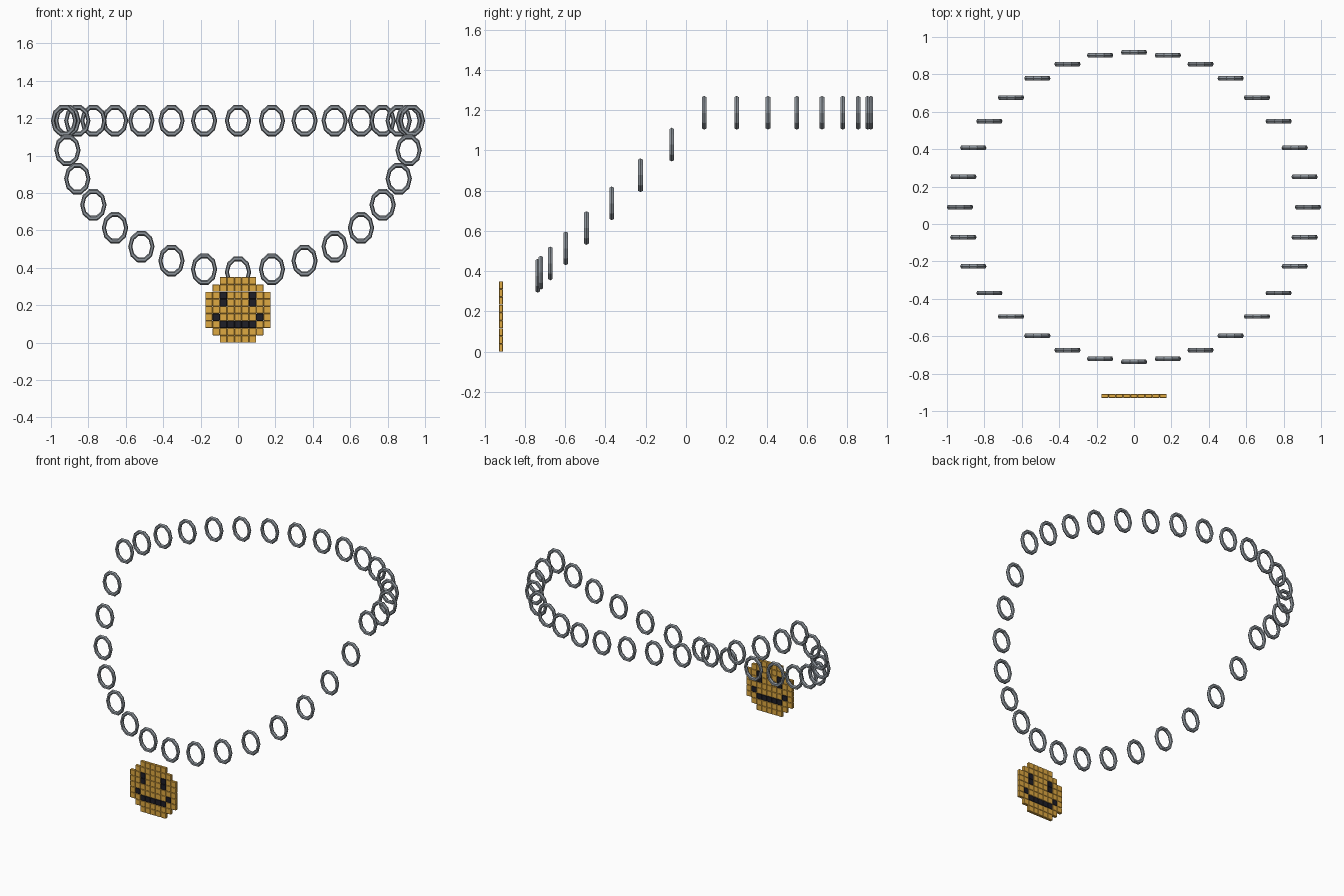
import bpy, bmesh, math
from mathutils import Matrix

if "Cube" in bpy.data.objects:
    bpy.data.objects.remove(bpy.data.objects["Cube"])


def material(name, rgb):
    m = bpy.data.materials.new(name)
    m.diffuse_color = (*rgb, 1)
    m.use_nodes = True
    m.node_tree.nodes["Principled BSDF"].inputs["Base Color"].default_value = m.diffuse_color
    return m


steel = material("steel grey", (0.27, 0.30, 0.33))
gold = material("gold", (0.74, 0.40, 0.055))
black = material("dark navy", (0.013, 0.013, 0.02))


def link_mesh():
    """Oval faceted ring standing in the XZ plane."""
    bm = bmesh.new()
    n, k, big, small = 10, 6, 0.0745, 0.0135
    rows = []
    for i in range(n):
        a = 2 * math.pi * i / n
        row = []
        for j in range(k):
            b = 2 * math.pi * j / k
            r = big + small * math.cos(b)
            row.append(bm.verts.new((0.8 * r * math.cos(a), small * math.sin(b), r * math.sin(a))))
        rows.append(row)
    for i in range(n):
        p, q = rows[i], rows[(i + 1) % n]
        for j in range(k):
            bm.faces.new((p[j], q[j], q[(j + 1) % k], p[(j + 1) % k]))
    bmesh.ops.recalc_face_normals(bm, faces=bm.faces)
    me = bpy.data.meshes.new("chain_link")
    bm.to_mesh(me)
    bm.free()
    me.materials.append(steel)
    return me


# Necklace chain: level at the back, sloping down towards the front
ring = link_mesh()
COUNT = 32
for i in range(COUNT):
    t = 2 * math.pi * i / COUNT
    ob = bpy.data.objects.new(f"chain_link_{i + 1}", ring)
    ob.location = (0.93 * math.sin(t), 0.0905 + 0.8275 * math.cos(t),
                   1.187 + 0.81 * min(0, math.cos(t)))
    bpy.context.collection.objects.link(ob)

# Pendant: round smiling face of small bevelled tiles (G gold, B dark)
ROWS = ["..GGGGG..",
        ".GGGGGGG.",
        "GGBGGGBGG",
        "GGBGGGBGG",
        "GGGGGGGGG",
        "GBGGGGGBG",
        "GGBBBBBGG",
        ".GGGGGGG.",
        "..GGGGG.."]
PITCH, TILE, DEPTH = 0.0389, 0.0387, 0.02


def tiles(name, key, mat):
    bm = bmesh.new()
    for r, row in enumerate(ROWS):
        for c, ch in enumerate(row):
            if ch == key:
                m = (Matrix.Translation(((c - 4) * PITCH, -0.919, (8.5 - r) * PITCH))
                     @ Matrix.Diagonal((TILE, DEPTH, TILE, 1)))
                bmesh.ops.create_cube(bm, size=1, matrix=m)
    bmesh.ops.bevel(bm, geom=bm.edges[:], offset=0.002, segments=1, affect='EDGES')
    me = bpy.data.meshes.new(name)
    bm.to_mesh(me)
    bm.free()
    me.materials.append(mat)
    bpy.context.collection.objects.link(bpy.data.objects.new(name, me))


tiles("pendant_face", "G", gold)
tiles("pendant_eyes_and_mouth", "B", black)
